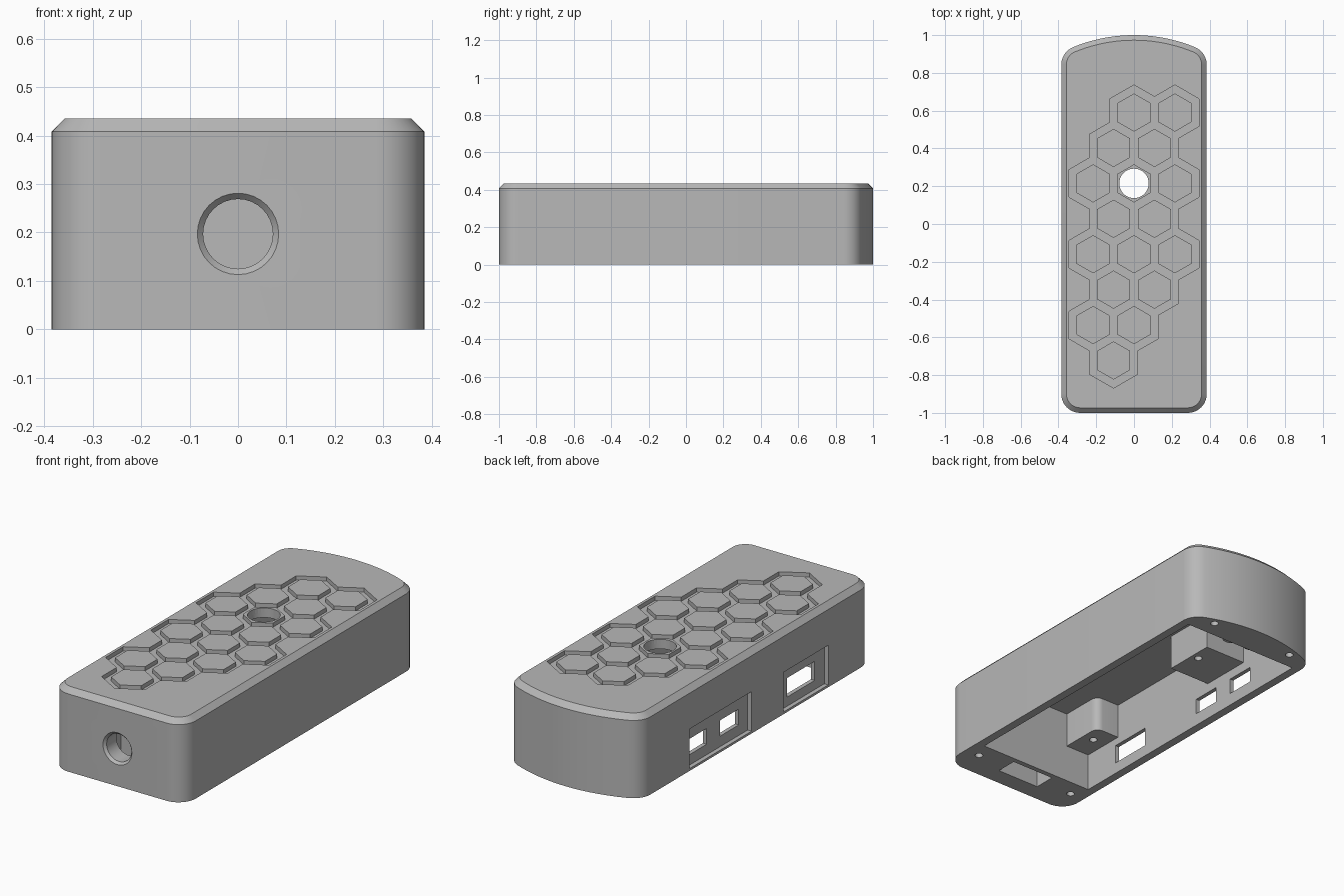
import bpy, bmesh
from math import sin, cos, pi, sqrt, atan2
from mathutils import Matrix

cube = bpy.data.objects.get("Cube")
if cube:
    bpy.data.objects.remove(cube, do_unlink=True)

grey = bpy.data.materials.new("plain_grey")
grey.use_nodes = True
colour = (0.48, 0.48, 0.48, 1)
grey.diffuse_color = colour
grey.node_tree.nodes["Principled BSDF"].inputs["Base Color"].default_value = colour


def loft(name, rings, matrix=Matrix()):
    """Closed solid through rings of (outline points, height)."""
    bm = bmesh.new()
    loops = [[bm.verts.new((x, y, z)) for x, y in pts] for pts, z in rings]
    n = len(loops[0])
    for a, b in zip(loops, loops[1:]):
        for i in range(n):
            j = (i + 1) % n
            bm.faces.new((a[i], a[j], b[j], b[i]))
    bm.faces.new(loops[0][::-1])
    bm.faces.new(loops[-1])
    bm.transform(matrix)
    bmesh.ops.recalc_face_normals(bm, faces=bm.faces)
    mesh = bpy.data.meshes.new(name)
    bm.to_mesh(mesh)
    bm.free()
    mesh.materials.append(grey)
    obj = bpy.data.objects.new(name, mesh)
    bpy.context.collection.objects.link(obj)
    return obj


def arc(cx, cy, r, a0, a1, n):
    return [(cx + r * cos(a0 + (a1 - a0) * i / n), cy + r * sin(a0 + (a1 - a0) * i / n))
            for i in range(n + 1)]


def circle(cx, cy, r, n=32, turn=0.0):
    return arc(cx, cy, r, turn, turn + 2 * pi, n)[:-1]


def box(name, x0, x1, y0, y1, z0, z1):
    pts = [(x0, y0), (x1, y0), (x1, y1), (x0, y1)]
    return loft(name, [(pts, z0), (pts, z1)])


def rod(name, x, y, r, z0, z1, n=32, turn=0.0):
    pts = circle(x, y, r, n, turn)
    return loft(name, [(pts, z0), (pts, z1)])


def cut(obj, cutter):
    """Subtract the cutter, keep the plain result and drop the cutter."""
    cutter.hide_render = True
    mod = obj.modifiers.new("cut", 'BOOLEAN')
    mod.operation, mod.solver, mod.object = 'DIFFERENCE', 'EXACT', cutter
    graph = bpy.context.evaluated_depsgraph_get()
    graph.update()
    old = obj.data
    obj.data = bpy.data.meshes.new_from_object(obj.evaluated_get(graph))
    obj.modifiers.clear()
    bpy.data.meshes.remove(old)
    bpy.data.objects.remove(cutter, do_unlink=True)


# Outer shell: rounded front corners, bowed back, chamfered top edge
TOP, CHAMFER, CEILING = 0.435, 0.027, 0.385
W, R, BOW = 0.285, 0.1, 0.85


def outline(d):
    rise = sqrt((BOW - R) ** 2 - W ** 2)
    yb, a = 1 - BOW + rise, atan2(rise, W)
    return (arc(-W, -0.9, R - d, pi, 1.5 * pi, 10) + arc(W, -0.9, R - d, 1.5 * pi, 2 * pi, 10)
            + arc(W, yb, R - d, 0, a, 9)
            + arc(0, 1 - BOW, BOW - d, a, pi - a, 20)[1:-1]
            + arc(-W, yb, R - d, pi - a, pi, 9))


shell = loft("shell", [(outline(0), 0), (outline(0), TOP - CHAMFER), (outline(CHAMFER), TOP)])

# Inner cavity, open at the bottom, and the slot in the front block
cut(shell, box("cavity", -0.34, 0.34, -0.763, 0.83, -0.1, CEILING))
cut(shell, box("front_slot", -0.125, 0.125, -0.905, -0.79, -0.1, 0.3))

# Countersunk round hole in the front
turn = Matrix.Translation((0, -1, 0.197)) @ Matrix.Rotation(pi / 2, 4, 'X')
cut(shell, loft("front_hole", [(circle(0, 0, 0.072), -0.15), (circle(0, 0, 0.072), -0.013),
                               (circle(0, 0, 0.084), 0), (circle(0, 0, 0.084), 0.05)], turn))

# Side recesses with port windows
for y0, y1 in ((-0.63, -0.26), (0.005, 0.52)):
    cut(shell, box("port_recess", -0.5, -0.362, y0, y1, 0.012, 0.22))
for y0, y1, z0, z1 in ((-0.55, -0.32, 0.06, 0.16), (0.08, 0.235, 0.067, 0.15),
                       (0.345, 0.5, 0.067, 0.15)):
    cut(shell, box("port_window", -0.5, -0.3, y0, y1, z0, z1))

# Screw holes in the bottom rim
for x, y in ((0.3, -0.853), (0.245, 0.92)):
    for side in (1, -1):
        cut(shell, rod("screw_hole", side * x, y, 0.02, -0.1, 0.15, 16))

# Honeycomb grooves with raised pads, one of them drilled through
DX, DY, FLOOR = 0.2165, 0.1875, 0.413
HOLE_Y = 0.215
rows = [(2, (0, 1)), (1, (-0.5, 0.5)), (0, (-1, 0, 1)), (-1, (-0.5, 0.5)),
        (-2, (-1, 0, 1)), (-3, (-0.5, 0.5)), (-4, (-1, 0)), (-5, (-0.5,))]
cells = [(c * DX, HOLE_Y + r * DY) for r, cols in rows for c in cols]
for x, y in cells:
    cut(shell, rod("groove", x, y, 0.146, FLOOR, 0.6, 6, pi / 6))
cut(shell, rod("top_hole", 0, HOLE_Y, 0.078, 0.3, 0.6))
pads = []
for x, y in cells:
    pad = rod("hex_pad", x, y, 0.101, FLOOR - 0.005, TOP, 6, pi / 6)
    if abs(x) < 0.01 and abs(y - HOLE_Y) < 0.01:
        cut(pad, rod("top_hole", 0, HOLE_Y, 0.078, 0.3, 0.6))
    pads.append(pad)

# Board mounts hanging from the ceiling, each with a screw hole
MOUNT = 0.2


def mount(name, pts, hx, hy):
    obj = loft(name, [(pts, MOUNT), (pts, CEILING + 0.01)])
    cut(obj, rod("mount_hole", hx, hy, 0.02, 0.1, 0.32, 16))
    return obj


mounts = [
    mount("front_mount", [(-0.35, -0.775), (-0.2, -0.775)]
          + arc(-0.24, -0.57, 0.04, 0, pi / 2, 6) + [(-0.35, -0.53)], -0.262, -0.63),
    mount("middle_mount", [(-0.35, 0.17), (-0.1, 0.17), (-0.1, 0.45), (-0.35, 0.45)],
          -0.14, 0.335),
    mount("back_mount_inner", circle(-0.14, 0.6, 0.05), -0.14, 0.6),
    mount("back_mount_outer", circle(-0.263, 0.61, 0.05), -0.263, 0.61),
]

# Smooth the curved walls and keep the edges crisp
bpy.ops.object.select_all(action='DESELECT')
for obj in [shell] + mounts:
    obj.select_set(True)
bpy.context.view_layer.objects.active = shell
bpy.ops.object.shade_smooth_by_angle(angle=pi / 7)
